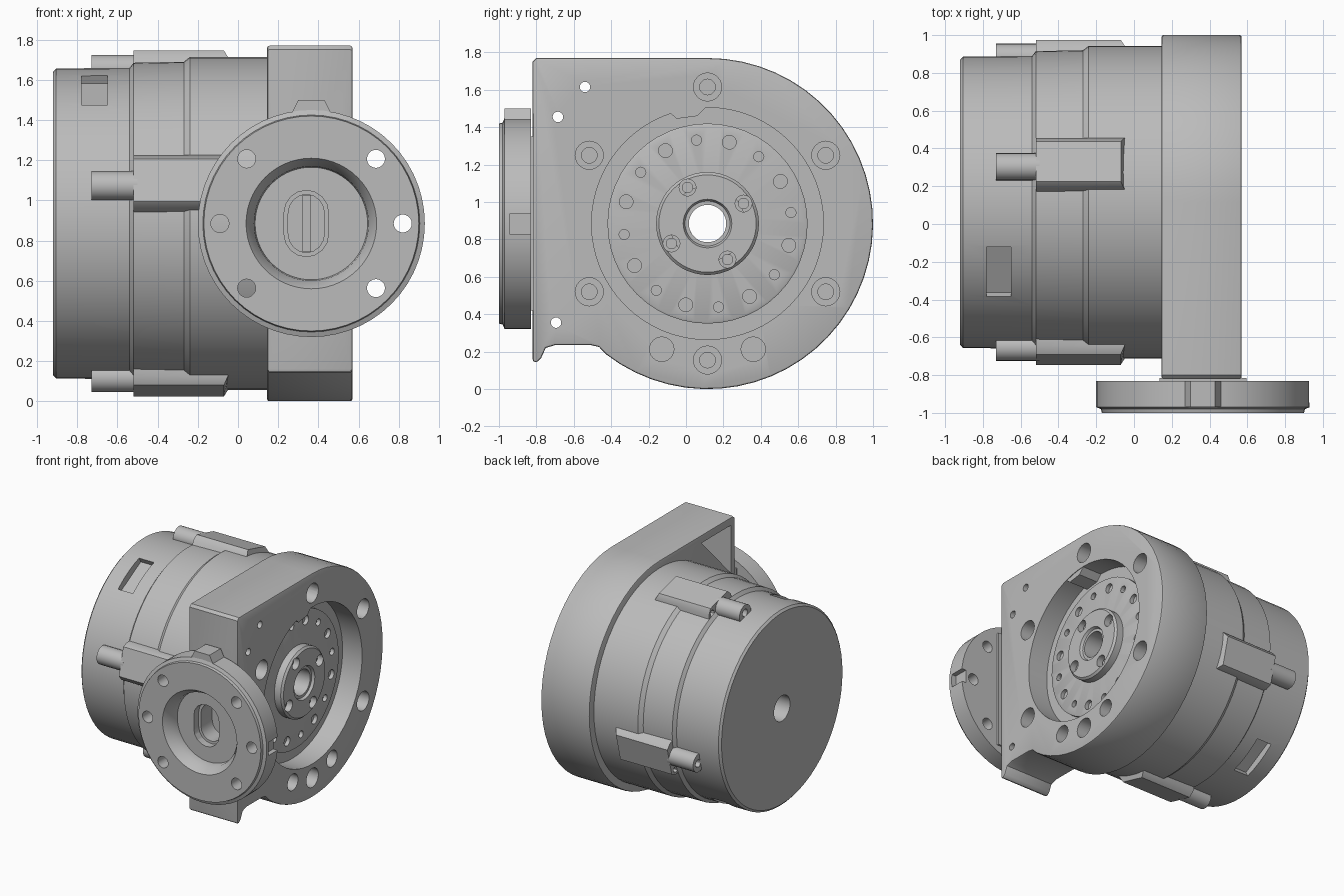
import bpy, bmesh
from math import sin, cos, radians, pi
from mathutils import Matrix

cube = bpy.data.objects.get("Cube")
if cube:
    bpy.data.objects.remove(cube, do_unlink=True)

CY, CZ = 0.115, 0.885      # motor axis, running along x
FX = 0.365                 # flange axis, running along y

metal = bpy.data.materials.new("grey metal")
metal.use_nodes = True
GREY = (0.5, 0.5, 0.5, 1)
metal.diffuse_color = GREY
metal.node_tree.nodes["Principled BSDF"].inputs["Base Color"].default_value = GREY


def place(axis, a, p, q):
    return (a, p, q) if axis == "X" else (p, a, q)


def finish(name, bm):
    bmesh.ops.remove_doubles(bm, verts=bm.verts, dist=0.0002)
    bmesh.ops.recalc_face_normals(bm, faces=bm.faces)
    mesh = bpy.data.meshes.new(name)
    bm.to_mesh(mesh)
    bm.free()
    mesh.materials.append(metal)
    ob = bpy.data.objects.new(name, mesh)
    bpy.context.collection.objects.link(ob)
    return ob


def lathe(name, axis, p, q, profile, closed=True, n=48):
    """Turn (position along axis, radius) points about an axis through p, q."""
    bm = bmesh.new()
    rings = [[bm.verts.new(place(axis, a, p + r * cos(2 * pi * i / n), q + r * sin(2 * pi * i / n)))
              for i in range(n)] for a, r in profile]
    pairs = list(zip(rings, rings[1:]))
    if closed:
        pairs.append((rings[-1], rings[0]))
    for r0, r1 in pairs:
        for i in range(n):
            j = (i + 1) % n
            bm.faces.new((r0[i], r0[j], r1[j], r1[i]))
    if not closed:
        bm.faces.new(rings[0])
        bm.faces.new(rings[-1])
    return finish(name, bm)


def prism(name, axis, pts, a, b):
    bm = bmesh.new()
    lo = [bm.verts.new(place(axis, a, *p)) for p in pts]
    hi = [bm.verts.new(place(axis, b, *p)) for p in pts]
    bm.faces.new(lo)
    bm.faces.new(hi)
    for i in range(len(pts)):
        j = (i + 1) % len(pts)
        bm.faces.new((lo[i], lo[j], hi[j], hi[i]))
    return finish(name, bm)


def rod(name, axis, p, q, r, a, b, n=20):
    return lathe(name, axis, p, q, [(a, r), (b, r)], False, n)


def rect(u0, u1, v0, v1):
    return [(u0, v0), (u1, v0), (u1, v1), (u0, v1)]


def polar(r, deg, cx=CY):
    return cx + r * cos(radians(deg)), CZ + r * sin(radians(deg))


def apply_mod(ob, mod):
    bpy.context.view_layer.objects.active = ob
    bpy.ops.object.modifier_apply(modifier=mod.name)


def cut(ob, cutter):
    cutter.hide_render = True
    mod = ob.modifiers.new("cut", "BOOLEAN")
    mod.operation, mod.solver, mod.object = "DIFFERENCE", "EXACT", cutter
    apply_mod(ob, mod)
    bpy.data.objects.remove(cutter, do_unlink=True)


def hole(ob, axis, pos, r, a, b, n=20):
    cut(ob, rod("hole", axis, pos[0], pos[1], r, a, b, n))


def bevel(ob, width, segments=2):
    mod = ob.modifiers.new("bevel", "BEVEL")
    mod.width, mod.segments, mod.limit_method = width, segments, "ANGLE"
    mod.angle_limit = radians(50)
    apply_mod(ob, mod)


# Stepped motor casing with a through bore
casing = lathe("motor_casing", "X", CY, CZ, [
    (-0.92, 0.1), (-0.92, 0.755), (-0.905, 0.772), (-0.54, 0.774), (-0.52, 0.8),
    (-0.27, 0.805), (-0.24, 0.828), (0.2, 0.828), (0.2, 0.1)], n=64)
for turn in (0, 180):
    pocket = prism("pocket", "X", rect(-0.15, 0.15, 0.715, 0.9), -0.78, -0.65)
    spin = Matrix.Rotation(radians(29 + turn), 4, "X")
    pocket.data.transform(Matrix.Translation((0, CY, CZ)) @ spin)
    cut(casing, pocket)

# Four clamp lugs around the casing, each with a screw sleeve
section = [(-0.15, 0.74), (-0.14, 0.82), (-0.11, 0.86), (0.11, 0.86), (0.14, 0.82), (0.15, 0.74)]
for k in range(4):
    frame = Matrix.Translation((0, CY, CZ)) @ Matrix.Rotation(radians(-14.5 + 90 * k), 4, "X")
    lug = prism(f"clamp_lug_{k + 1}", "X", section, -0.52, -0.03)
    for v in lug.data.vertices:
        if v.co.x > -0.1 and v.co.z > 0.8:
            v.co.x = -0.07 if v.co.z > 0.84 else -0.05
    hole(lug, "X", (0.1, 0.81), 0.025, -0.6, -0.45, 12)
    sleeve = rod(f"screw_sleeve_{k + 1}", "X", -0.01, 0.79, 0.072, -0.73, -0.5, 24)
    hole(sleeve, "X", (-0.01, 0.8), 0.03, -0.8, -0.66, 12)
    for ob in (lug, sleeve):
        ob.data.transform(frame)

# Gear housing: round plate with a square front shoulder and a lower lip
outline = [polar(0.885, 90 - 218 * i / 36) for i in range(37)]
outline += [(-0.465, 0.225), (-0.51, 0.235), (-0.7, 0.235), (-0.75, 0.22), (-0.775, 0.165),
            (-0.8, 0.14), (-0.82, 0.15), (-0.82, 1.75), (-0.8, 1.77)]
housing = prism("gear_housing", "X", outline, 0.145, 0.57)
bevel(housing, 0.015)
hole(housing, "X", (CY, CZ), 0.62, 0.4, 0.7, 64)
hole(housing, "X", (CY, CZ), 0.4, 0.0, 0.7, 32)

# Rear pockets in the shoulder, then small holes through them
for tri in ([(-0.77, 1.71), (-0.4, 1.71), (-0.77, 1.33)], [(-0.77, 0.29), (-0.57, 0.29), (-0.77, 0.52)]):
    cut(housing, prism("pocket", "X", tri, 0.0, 0.46))
for pos in ((-0.54, 1.615), (-0.685, 1.455), (-0.695, 0.355)):
    hole(housing, "X", pos, 0.028, 0.0, 0.7)

# Counterbored mounting holes and two plain holes
for deg in range(30, 390, 60):
    hole(housing, "X", polar(0.73, deg), 0.075, 0.4, 0.7, 24)
    hole(housing, "X", polar(0.73, deg), 0.042, 0.25, 0.5)
for deg in (250, 290):
    hole(housing, "X", polar(0.715, deg), 0.065, 0.25, 0.7, 24)
prism("recess_key", "X", [(-0.1, 1.49), (-0.05, 1.445), (0.06, 1.46), (0.11, 1.51)], 0.39, 0.565)

# Rotor plate with its ring of holes
rotor = lathe("rotor_plate", "X", CY, CZ, [
    (0.18, 0.2), (0.18, 0.39), (0.395, 0.39), (0.395, 0.535), (0.425, 0.535), (0.43, 0.525), (0.43, 0.2)])
for i in range(16):
    hole(rotor, "X", polar(0.45, 97.5 - 22.5 * i), 0.037 if i % 2 else 0.027, 0.36, 0.5, 16)

# Output hub with bore and four screw holes
hub = lathe("output_hub", "X", CY, CZ, [
    (0.18, 0.1), (0.18, 0.21), (0.4, 0.21), (0.4, 0.275), (0.485, 0.275), (0.5, 0.26),
    (0.5, 0.13), (0.48, 0.12), (0.48, 0.1)])
for deg in range(119, 479, 90):
    hole(hub, "X", polar(0.22, deg), 0.045, 0.42, 0.6)
    rod("hub_screw", "X", *polar(0.22, deg), 0.03, 0.41, 0.46, 12)

# Front flange with a stepped seat, slot and bolt holes
flange = lathe("front_flange", "Y", FX, CZ, [
    (-0.83, 0), (-0.83, 0.565), (-0.97, 0.565), (-0.98, 0.54), (-1.0, 0.535), (-1.0, 0.325),
    (-0.94, 0.285), (-0.88, 0.28), (-0.88, 0)], False, 56)
SX = 0.34
slot = [(SX + 0.11 * cos(pi * i / 8), CZ + 0.055 * (1 if i <= 8 else -1) + 0.11 * sin(pi * i / 8))
        for i in range(9)]
slot += [(2 * SX - x, 2 * CZ - z) for x, z in slot]
cut(flange, prism("slot", "Y", slot, -0.95, -0.7))
for deg in (0, 45, 135, 180, 225, 315):
    hole(flange, "Y", polar(0.455, deg, FX), 0.045, -1.1, -0.7)
cut(flange, prism("notch", "Y", rect(0.89, 1.0, 0.83, 0.935), -0.945, -0.8))
prism("flange_tab", "Y", [(0.26, 1.42), (0.3, 1.5), (0.43, 1.5), (0.47, 1.42)], -0.97, -0.83)

# Neck joining flange and housing, with slot and slit carried into the housing
neck = prism("flange_neck", "Y", rect(0.135, 0.595, 0.42, 1.35), -0.835, -0.815)
cut(neck, prism("slot", "Y", slot, -0.95, -0.7))
inner = [(SX + (x - SX) * 0.82, CZ + (z - CZ) * 0.88) for x, z in slot]
cut(housing, prism("slot", "Y", inner, -0.95, -0.68))
cut(housing, prism("slit", "Y", rect(SX - 0.02, SX + 0.02, 0.745, 1.025), -0.75, -0.56))

# Smooth the turned surfaces, keep the edges sharp
bpy.ops.object.select_all(action="DESELECT")
for ob in bpy.context.scene.objects:
    if ob.type == "MESH" and metal.name in ob.data.materials:
        ob.select_set(True)
        bpy.context.view_layer.objects.active = ob
bpy.ops.object.shade_smooth_by_angle(angle=radians(30))
